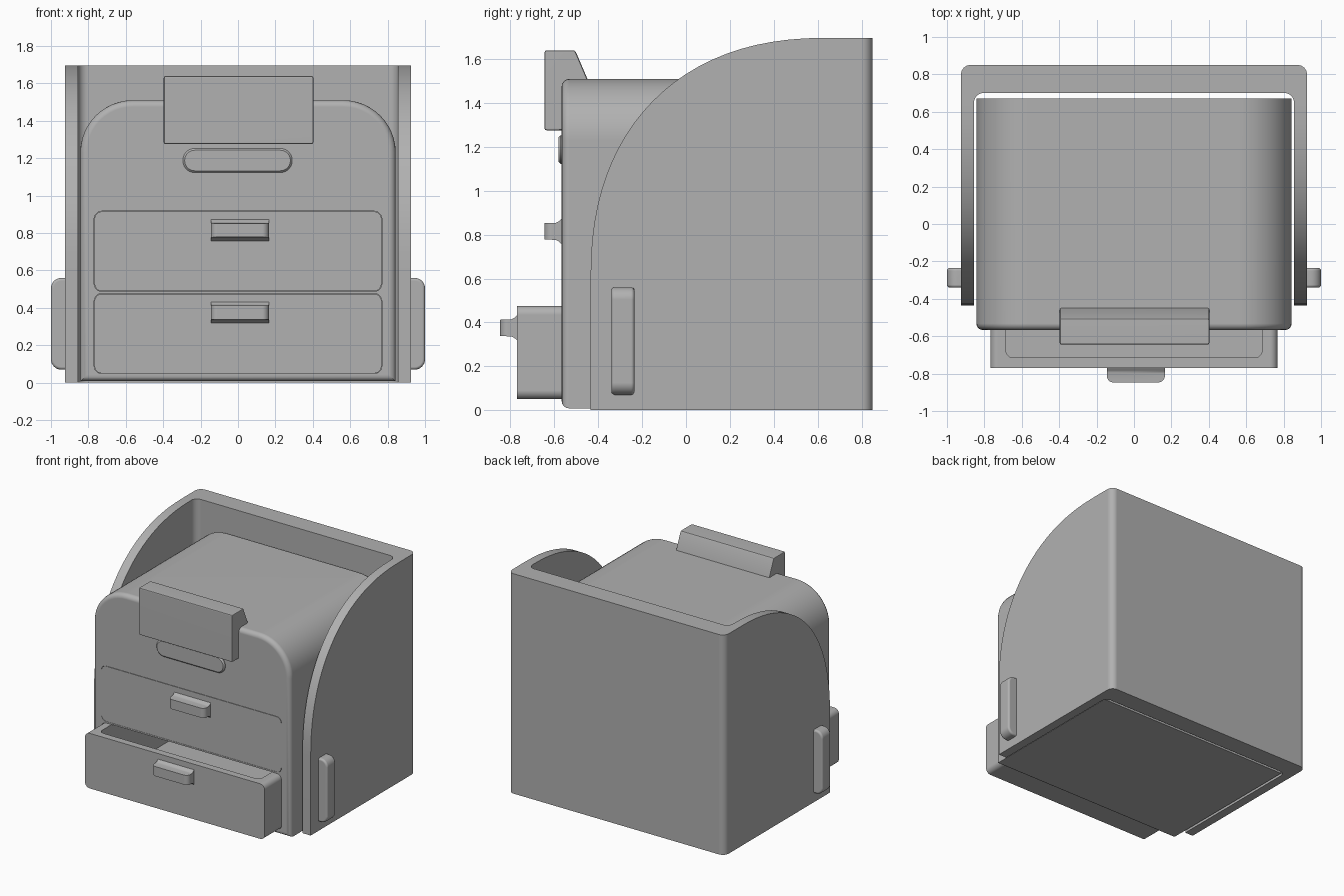
import bpy, bmesh, math
from mathutils import Vector

if "Cube" in bpy.data.objects:
    bpy.data.objects.remove(bpy.data.objects["Cube"])


def rounded(corners, seg=8):
    """2D outline from (u, v, radius) right-angle corners."""
    out = []
    n = len(corners)
    for i, (u, v, r) in enumerate(corners):
        p = Vector((u, v))
        if r == 0:
            out.append((u, v))
            continue
        d1 = (Vector(corners[i - 1][:2]) - p).normalized()
        d2 = (Vector(corners[(i + 1) % n][:2]) - p).normalized()
        c = p + r * (d1 + d2)
        for k in range(seg + 1):
            t = math.pi / 2 * k / seg
            out.append(tuple(c - r * (d2 * math.cos(t) + d1 * math.sin(t))))
    return out


def rect(u0, u1, v0, v1, r, seg=8):
    return rounded([(u0, v0, r), (u1, v0, r), (u1, v1, r), (u0, v1, r)], seg)


def prism(name, pts, axis, lo, hi, bevel=0, front_only=False, segments=4):
    """Extrude a 2D outline along an axis, optionally rounding its sharp edges."""
    place = {'x': lambda u, v, w: (w, u, v),
             'y': lambda u, v, w: (u, w, v),
             'z': lambda u, v, w: (u, v, w)}[axis]
    bm = bmesh.new()
    a = [bm.verts.new(place(u, v, lo)) for u, v in pts]
    b = [bm.verts.new(place(u, v, hi)) for u, v in pts]
    n = len(pts)
    bm.faces.new(a)
    bm.faces.new(b[::-1])
    for i in range(n):
        j = (i + 1) % n
        bm.faces.new((a[j], a[i], b[i], b[j]))
    bmesh.ops.recalc_face_normals(bm, faces=bm.faces)
    if bevel:
        first = set(a)
        edges = [e for e in bm.edges if e.calc_face_angle(0) > 0.5
                 and (not front_only or all(v in first for v in e.verts))]
        bmesh.ops.bevel(bm, geom=edges, offset=bevel, segments=segments, profile=0.5,
                        affect='EDGES', clamp_overlap=True)
    me = bpy.data.meshes.new(name)
    bm.to_mesh(me)
    bm.free()
    ob = bpy.data.objects.new(name, me)
    bpy.context.collection.objects.link(ob)
    return ob


def boolean(ob, cutter, op='DIFFERENCE'):
    m = ob.modifiers.new("cut", 'BOOLEAN')
    m.object, m.operation, m.solver = cutter, op, 'EXACT'
    bpy.context.view_layer.objects.active = ob
    bpy.ops.object.modifier_apply(modifier=m.name)
    bpy.data.objects.remove(cutter, do_unlink=True)


# outer shell: U-shaped plan trimmed by the swept side profile
plan = rounded([(-0.925, -0.6, 0), (-0.855, -0.6, 0), (-0.855, 0.70, 0.05),
                (0.855, 0.70, 0.05), (0.855, -0.6, 0), (0.925, -0.6, 0),
                (0.925, 0.85, 0.05), (-0.925, 0.85, 0.05)])
shell = prism("shell", plan, 'z', -0.2, 1.9)
side = [(0.95, 0.0), (-0.435, 0.0)]
for k in range(25):
    t = math.pi / 2 * k / 24
    side.append((0.65 - 1.085 * math.cos(t) ** 0.875, 0.597 + 1.1 * math.sin(t) ** 0.875))
side.append((0.95, 1.697))
boolean(shell, prism("side_profile", side, 'x', -1.2, 1.2), 'INTERSECT')

# cabinet body with rounded shoulders
outline = rounded([(-0.843, 0.008, 0), (0.843, 0.008, 0),
                   (0.843, 1.51, 0.28), (-0.843, 1.51, 0.28)], 12)
body = prism("body", outline, 'y', -0.567, 0.67, 0.035, True)

# drawers, their cavities and their pulls
for label, z0, y0 in (("lower", 0.05, -0.77), ("upper", 0.49, -0.568)):
    z1 = z0 + 0.425
    g = 0.002
    boolean(body, prism("cavity", rect(-0.767 - g, 0.767 + g, z0 - g, z1 + g, 0.042),
                        'y', -0.8, 0.56))
    drawer = prism(label + "_drawer", rect(-0.767, 0.767, z0, z1, 0.04), 'y', y0, y0 + 1.1)
    boolean(drawer, prism("hollow", rect(-0.685, 0.685, y0 + 0.055, y0 + 1.04, 0.04),
                          'z', z0 + 0.03, z1 + 0.1))
    zc = z0 + 0.325
    half = [(0.01, 0.06), (0.0, 0.057), (-0.012, 0.046), (-0.025, 0.039), (-0.077, 0.037)]
    pull = [(y0 + y, zc + h) for y, h in half] + [(y0 + y, zc - h) for y, h in half[::-1]]
    handle = prism(label + "_pull", pull, 'x', -0.145, 0.165)
    boolean(handle, prism("pull_plan", rounded([
        (-0.145, y0 - 0.077, 0.035), (0.165, y0 - 0.077, 0.035),
        (0.165, y0 + 0.02, 0), (-0.145, y0 + 0.02, 0)]), 'z', z0, z1 + 0.1), 'INTERSECT')

# display block hooked over the top front edge
prism("display_block", [(-0.645, 1.275), (-0.645, 1.64), (-0.505, 1.64),
                        (-0.445, 1.50), (-0.445, 1.40), (-0.52, 1.275)],
      'x', -0.397, 0.403, 0.01, segments=2)

# pill-shaped plate below the display
prism("pill_plate", rect(-0.295, 0.29, 1.123, 1.253, 0.064, 10), 'y', -0.582, -0.55,
      0.01, True, 1)

# carrying grips on both sides
for s, label in ((1, "right"), (-1, "left")):
    grip = rounded([(s * 0.90, 0.07, 0), (s * 1.0, 0.07, 0.055),
                    (s * 1.0, 0.56, 0.055), (s * 0.90, 0.56, 0)])
    prism(label + "_grip", grip, 'y', -0.34, -0.235, 0.015)

# mid-grey finish, smooth shading with crisp edges and level flat faces
grey = bpy.data.materials.new("mid_grey")
grey.diffuse_color = (0.44, 0.44, 0.44, 1)
grey.use_nodes = True
grey.node_tree.nodes["Principled BSDF"].inputs["Base Color"].default_value = grey.diffuse_color
for ob in bpy.context.scene.objects:
    ob.data.materials.clear()
    ob.data.materials.append(grey)
    ob.select_set(True)
    bpy.context.view_layer.objects.active = ob
bpy.ops.object.shade_smooth_by_angle(angle=math.radians(30))
for ob in bpy.context.scene.objects:
    ob.modifiers.new("level_faces", 'WEIGHTED_NORMAL').keep_sharp = True
